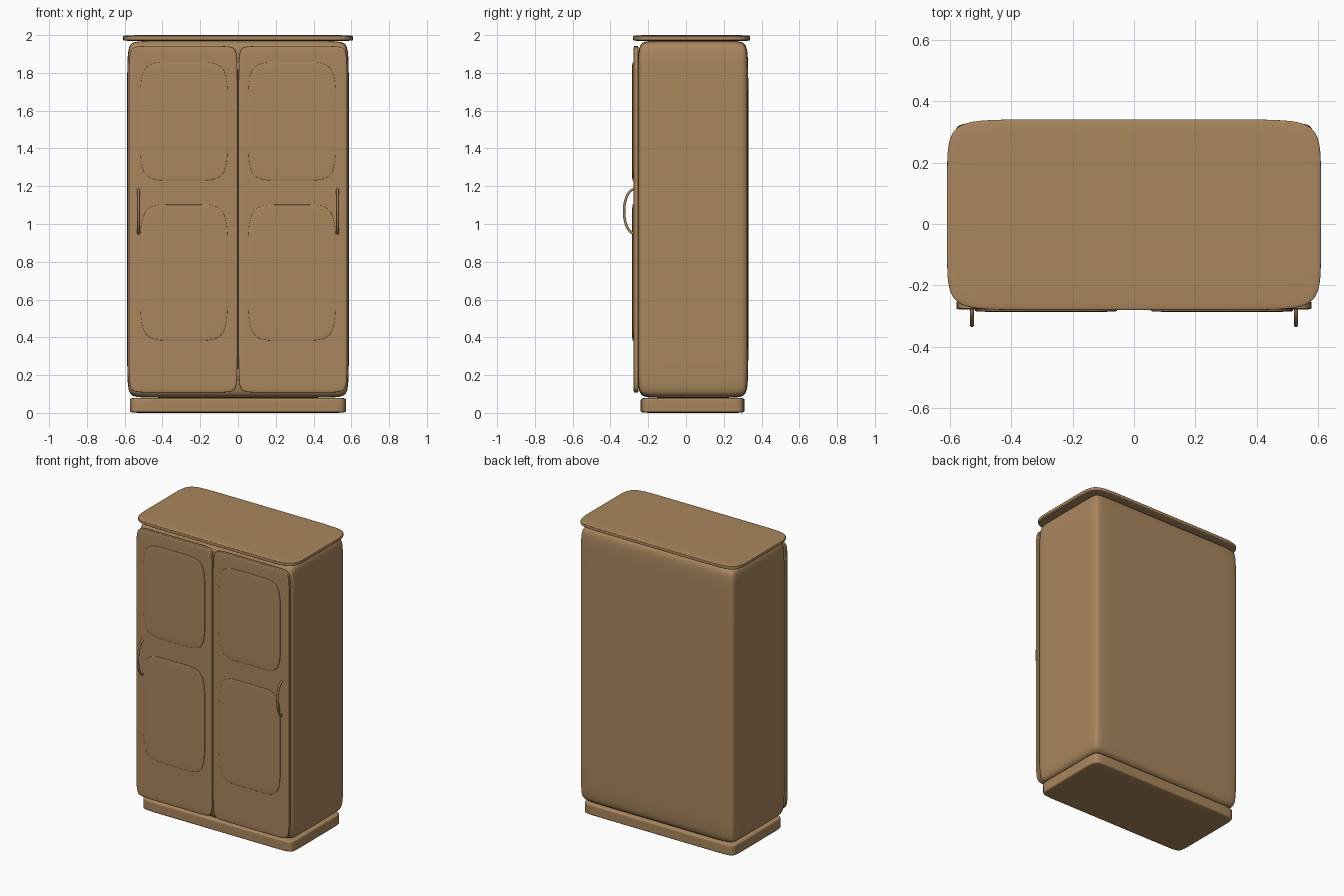
import bpy
import bmesh
import math
from mathutils import Vector

old = bpy.data.objects.get("Cube")
if old:
    bpy.data.objects.remove(old, do_unlink=True)

wood = bpy.data.materials.new("warm_brown_wood")
wood.use_nodes = True
colour = (0.40, 0.24, 0.11, 1)
wood.diffuse_color = colour
wood.node_tree.nodes["Principled BSDF"].inputs["Base Color"].default_value = colour


def soft_box(name, low, high, inset):
    """Box with a support loop near every edge, rounded by subdivision."""
    low, high = Vector(low), Vector(high)
    bm = bmesh.new()
    bmesh.ops.create_cube(bm, size=1)
    size, middle = high - low, (low + high) / 2
    for v in bm.verts:
        v.co = Vector(a * b for a, b in zip(v.co, size)) + middle
    for axis in range(3):
        normal = Vector((0, 0, 0))
        normal[axis] = 1
        for place in (low[axis] + inset[axis], high[axis] - inset[axis]):
            bmesh.ops.bisect_plane(bm, geom=bm.verts[:] + bm.edges[:] + bm.faces[:],
                                   dist=1e-5, plane_co=normal * place, plane_no=normal)
    for f in bm.faces:
        f.smooth = True
    mesh = bpy.data.meshes.new(name)
    bm.to_mesh(mesh)
    bm.free()
    mesh.materials.append(wood)
    obj = bpy.data.objects.new(name, mesh)
    bpy.context.collection.objects.link(obj)
    sub = obj.modifiers.new("round", 'SUBSURF')
    sub.levels = sub.render_levels = 3
    return obj


def handle(name, x):
    """Bowed pull made from a half ellipse swept with a round section."""
    curve = bpy.data.curves.new(name, 'CURVE')
    curve.dimensions = '3D'
    curve.bevel_depth = 0.007
    curve.bevel_resolution = 3
    curve.use_fill_caps = True
    steps = 20
    line = curve.splines.new('POLY')
    line.points.add(steps)
    for i, p in enumerate(line.points):
        a = math.pi * i / steps
        p.co = (x, -0.273 - 0.055 * math.sin(a), 1.067 - 0.117 * math.cos(a), 1)
    line.use_smooth = True
    curve.materials.append(wood)
    obj = bpy.data.objects.new(name, curve)
    bpy.context.collection.objects.link(obj)


# Carcass, plinth and top board
soft_box("cabinet_body", (-0.587, -0.257, 0.08), (0.587, 0.33, 1.97), (0.08, 0.08, 0.17))
soft_box("plinth", (-0.573, -0.24, 0), (0.573, 0.31, 0.08), (0.09, 0.09, 0.012))
soft_box("top_board", (-0.608, -0.28, 1.968), (0.608, 0.34, 2.0), (0.2, 0.16, 0.008))

# Doors with raised panels and pulls, mirrored left and right
for side, s in (("left", 1), ("right", -1)):
    def part(name, x0, x1, y0, y1, z0, z1, inset):
        xs = sorted((s * x0, s * x1))
        soft_box(side + name, (xs[0], y0, z0), (xs[1], y1, z1), inset)

    part("_door", 0.003, 0.578, -0.279, -0.25, 0.108, 1.942, (0.08, 0.007, 0.12))
    part("_upper_panel", 0.055, 0.517, -0.286, -0.27, 1.23, 1.856, (0.154, 0.004, 0.208))
    part("_lower_panel", 0.055, 0.517, -0.286, -0.27, 0.383, 1.102, (0.154, 0.004, 0.24))
    handle(side + "_handle", s * 0.527)
